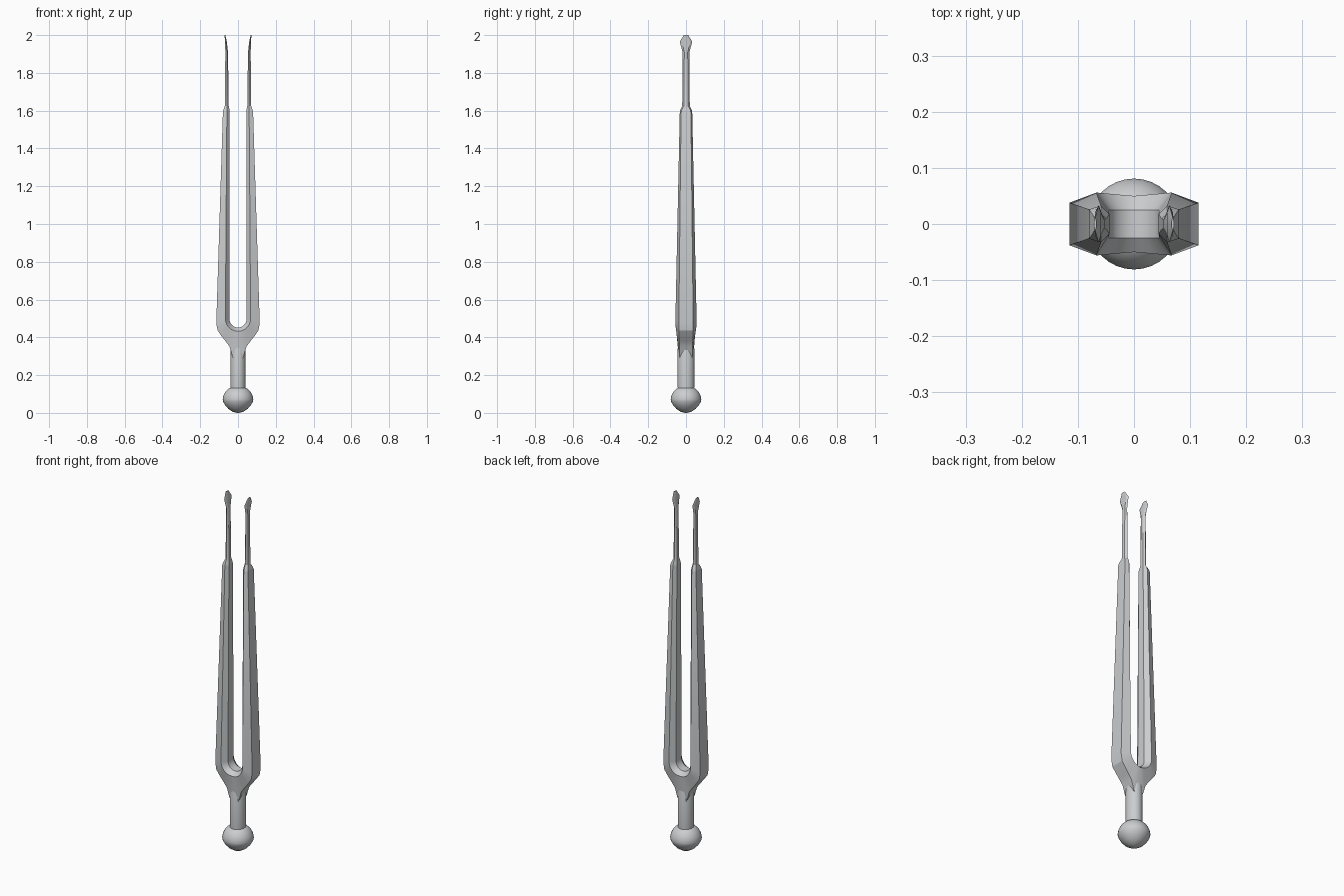
import bpy, bmesh, math

cube = bpy.data.objects.get("Cube")
if cube:
    bpy.data.objects.remove(cube)

# One brushed grey metal
metal = bpy.data.materials.new("grey_metal")
colour = (0.6, 0.61, 0.62, 1)
metal.diffuse_color = colour
metal.use_nodes = True
metal.node_tree.nodes["Principled BSDF"].inputs["Base Color"].default_value = colour


def make_object(name, bm, angle):
    bmesh.ops.recalc_face_normals(bm, faces=bm.faces)
    mesh = bpy.data.meshes.new(name)
    bm.to_mesh(mesh)
    bm.free()
    mesh.materials.append(metal)
    obj = bpy.data.objects.new(name, mesh)
    bpy.context.collection.objects.link(obj)
    bpy.ops.object.select_all(action='DESELECT')
    obj.select_set(True)
    bpy.context.view_layer.objects.active = obj
    bpy.ops.object.shade_smooth_by_angle(angle=math.radians(angle))
    return obj


def bridge(bm, rings):
    for a, b in zip(rings, rings[1:]):
        n = len(a)
        for i in range(n):
            j = (i + 1) % n
            bm.faces.new((a[i], a[j], b[j], b[i]))


def lathe(name, profile, stretch_y=1.0, sides=32):
    bm = bmesh.new()
    turns = [2 * math.pi * i / sides for i in range(sides)]
    rings = [[bm.verts.new((r * math.cos(t), r * stretch_y * math.sin(t), z))
              for t in turns] for r, z in profile]
    bridge(bm, rings)
    bm.faces.new(rings[0])
    bm.faces.new(rings[-1])
    return make_object(name, bm, 40)


# Pommel ball and round handle
lathe("pommel", [(0.004, 0), (0.028, 0.006), (0.05, 0.02), (0.068, 0.04),
                 (0.079, 0.06), (0.081, 0.072), (0.077, 0.092),
                 (0.067, 0.112), (0.052, 0.127), (0.042, 0.133)])
lathe("handle", [(0.038, 0.1), (0.04, 0.14), (0.04, 0.34), (0.026, 0.4)], 1.1)

# Fork half: each section is inner, ridge and outer (x, z, half depth)
sections = []
shoulder = [(0, 0.25, 0.034), (0.03, 0.3, 0.034), (0.045, 0.352, 0.035),
            (0.068, 0.382, 0.036), (0.09, 0.41, 0.037),
            (0.108, 0.436, 0.038), (0.115, 0.475, 0.038)]
steps = len(shoulder) - 1
for i, outer in enumerate(shoulder):
    t = math.pi / 2 * i / steps
    s, c = math.sin(t), math.cos(t)
    sections.append([(0.045 * s, 0.497 - 0.045 * c, 0.025),
                     (0.067 * s, 0.499 - 0.067 * c, 0.05 + 0.006 * s), outer])


def level(z, xs, depths):
    sections.append([(x, z, d) for x, d in zip(xs, depths)])


# Tapered prong, narrow shank and pointed flared tip
level(1.59, (0.044, 0.059, 0.08), (0.018, 0.033, 0.026))
level(1.605, (0.045, 0.059, 0.077), (0.016, 0.03, 0.022))
level(1.625, (0.049, 0.059, 0.07), (0.01, 0.02, 0.011))
level(1.91, (0.053, 0.059, 0.067), (0.008, 0.018, 0.009))
level(1.965, (0.059, 0.063, 0.069), (0.02, 0.033, 0.022))
level(2.0, (0.067, 0.069, 0.071), (0.004, 0.012, 0.006))

bm = bmesh.new()
rings = []
for inner, ridge, outer in sections:
    loop = [(inner, -1), (inner, 1), (ridge, 1), (outer, 1), (outer, -1), (ridge, -1)]
    rings.append([bm.verts.new((p[0], side * p[2], p[1])) for p, side in loop])
bridge(bm, rings)
bm.faces.new(rings[-1])
fork = make_object("forked_prongs", bm, 24)
mirror = fork.modifiers.new("mirror", 'MIRROR')
mirror.use_clip = True
mirror.merge_threshold = 0.0005
